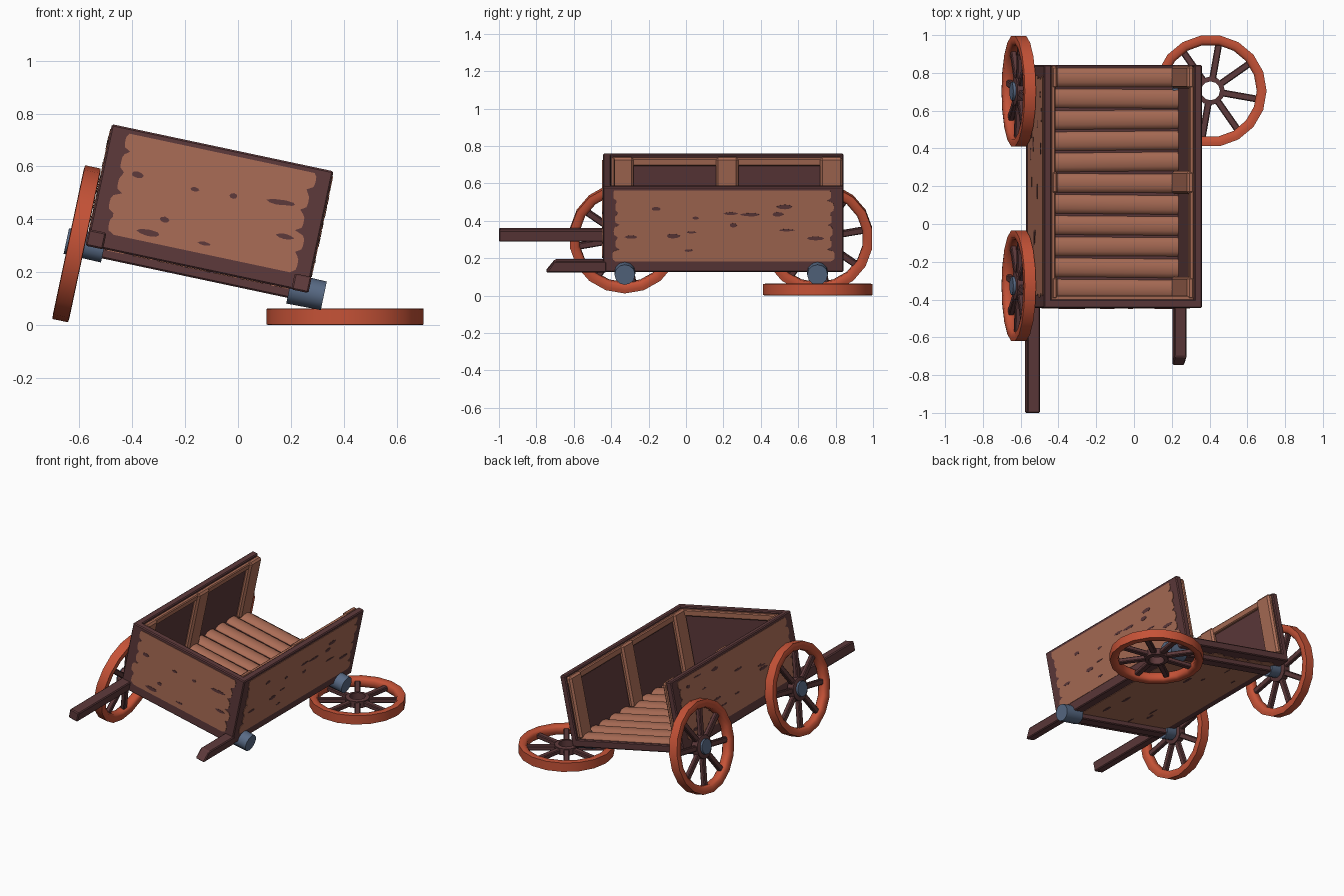
import bpy, bmesh, math, random
from mathutils import Matrix, Vector

if "Cube" in bpy.data.objects:
    bpy.data.objects.remove(bpy.data.objects["Cube"])

random.seed(4)
R = Matrix.Rotation


def T(x, y, z):
    return Matrix.Translation((x, y, z))


def material(name, rgb):
    m = bpy.data.materials.new(name)
    m.diffuse_color = (*rgb, 1)
    m.use_nodes = True
    m.node_tree.nodes["Principled BSDF"].inputs["Base Color"].default_value = m.diffuse_color
    return m


LIGHT = material("light wood", (0.40, 0.150, 0.092))
DARK = material("dark wood", (0.110, 0.041, 0.043))
RED = material("red rim paint", (0.56, 0.085, 0.038))
BLUE = material("blue grey iron", (0.098, 0.145, 0.235))

# The cart leans to its right, where the wheels are missing
CART = T(-0.155, 0, 0.213) @ R(math.radians(12), 4, 'Y')


def finish(name, bm, mat, matrix, smooth=None):
    bmesh.ops.recalc_face_normals(bm, faces=bm.faces)
    me = bpy.data.meshes.new(name)
    bm.to_mesh(me)
    bm.free()
    me.materials.append(mat)
    if smooth:
        me.shade_smooth()
        me.set_sharp_from_angle(angle=math.radians(smooth))
    ob = bpy.data.objects.new(name, me)
    ob.matrix_world = matrix
    bpy.context.collection.objects.link(ob)
    return ob


def box(name, x, y, z, mat, matrix=CART, bevel=0.006):
    """Box from (min, max) pairs."""
    bm = bmesh.new()
    bmesh.ops.create_cube(bm, size=1)
    for v in bm.verts:
        for i, (a, b) in enumerate((x, y, z)):
            v.co[i] = a if v.co[i] < 0 else b
    if bevel:
        bmesh.ops.bevel(bm, geom=bm.edges[:], offset=bevel, segments=1, affect='EDGES')
    return finish(name, bm, mat, matrix)


def plate(name, pts, thick, mat, matrix):
    """Thin flat plate from a 2D outline, thickened along +z."""
    bm = bmesh.new()
    f = bm.faces.new([bm.verts.new((x, y, 0)) for x, y in pts])
    ext = bmesh.ops.extrude_face_region(bm, geom=[f])
    for v in ext['geom']:
        if isinstance(v, bmesh.types.BMVert):
            v.co.z += thick
    return finish(name, bm, mat, matrix)


def worn_panel(name, w, h, rows, matrix, flecks=8):
    """Light boards with scalloped ends and a few dark worn flecks."""
    step = h / rows
    right, left = [], []
    for side, out in ((1, right), (-1, left)):
        for r in range(rows):
            deep = random.uniform(0.03, 0.06)
            tip = random.uniform(0, 0.02)
            for k in range(6):
                t = k / 6 * 2 - 1 + 0.08
                s = w / 2 - tip - deep * (1 - math.sqrt(max(0, 1 - t ** 4)))
                out.append((side * s, -h / 2 + step * (r + (t + 1) / 2)))
    plate(name, right + left[::-1], 0.004, LIGHT, matrix)
    for i in range(flecks):
        cx = random.uniform(-0.42, 0.42) * w
        cy = random.uniform(-0.42, 0.42) * h
        a, b = random.uniform(0.015, 0.05), random.uniform(0.005, 0.013)
        pts = [(cx + a * math.cos(k * math.pi / 4) * random.uniform(0.8, 1.1),
                cy + b * math.sin(k * math.pi / 4)) for k in range(8)]
        plate(name + "_fleck", pts, 0.0055, DARK, matrix)


def lathe(name, profile, seg, mat, matrix, smooth=40):
    """Closed (radius, height) profile turned round z."""
    bm = bmesh.new()
    rings = [[bm.verts.new((r * math.cos(2 * math.pi * i / seg),
                            r * math.sin(2 * math.pi * i / seg), z))
              for r, z in profile] for i in range(seg)]
    n = len(profile)
    for i in range(seg):
        a, b = rings[i], rings[(i + 1) % seg]
        for k in range(n):
            bm.faces.new((a[k], b[k], b[(k + 1) % n], a[(k + 1) % n]))
    return finish(name, bm, mat, matrix, smooth)


def wheel(name, matrix):
    rim = [(0.245, -0.018), (0.258, -0.031), (0.280, -0.032), (0.297, -0.030),
           (0.297, 0.030), (0.280, 0.032), (0.258, 0.031), (0.245, 0.018)]
    lathe(name + "_rim", rim, 18, RED, matrix, 50)
    ring = [(0.050, -0.026), (0.076, -0.022), (0.076, 0.022), (0.050, 0.026)]
    lathe(name + "_hub_ring", ring, 12, DARK, matrix)
    for i in range(8):
        turn = R(math.radians(80 + 45 * i), 4, 'Z')
        box(name + "_spoke", (0.068, 0.255), (-0.018, 0.018), (-0.015, 0.015),
            DARK, matrix @ turn, 0.005)


def hub(name, x0, x1, y, r):
    bm = bmesh.new()
    bmesh.ops.create_cone(bm, cap_ends=True, segments=12, radius1=r, radius2=r * 0.95,
                          depth=abs(x1 - x0))
    side = 1 if x1 > x0 else -1
    finish(name, bm, BLUE,
           CART @ T((x0 + x1) / 2, y, 0) @ R(side * math.pi / 2, 4, 'Y'), 40)


W, H, Y0, Y1 = 0.428, 0.468, -0.445, 0.842   # half width, height, front, back
AXLES = (-0.327, 0.703)

# Floor frame and rounded floor boards
box("floor_frame", (-W, W), (Y0, Y1), (0, 0.05), DARK)
pitch = (Y1 - 0.01 - (Y0 + 0.045)) / 11
for i in range(11):
    bm = bmesh.new()
    half = pitch * 0.46
    arc = [(half * math.cos(k * math.pi / 6), 0.026 * math.sin(k * math.pi / 6))
           for k in range(7)]
    ends = [[bm.verts.new((x, y, z)) for y, z in arc] for x in (-0.385, 0.385)]
    for k in range(7):
        j = (k + 1) % 7
        bm.faces.new((ends[0][k], ends[0][j], ends[1][j], ends[1][k]))
    bm.faces.new(ends[0])
    bm.faces.new(ends[1])
    place = T(0, Y0 + 0.045 + pitch * (i + 0.5), 0.047) @ R(random.uniform(-0.012, 0.012), 4, 'Z')
    finish("floor_board", bm, LIGHT, CART @ place, 50)

# Side walls with inner posts and rail, mirrored
for s in (-1, 1):
    def span(a, b):
        return tuple(sorted((s * a, s * b)))
    box("side_wall", span(W - 0.042, W), (Y0, Y1), (0.005, H), DARK)
    box("side_inner_rail", span(W - 0.066, W - 0.04), (Y0 + 0.04, Y1 - 0.008),
        (H - 0.055, H - 0.012), LIGHT)
    for y in (-0.34, 0.22, 0.777):
        box("side_inner_post", span(W - 0.078, W - 0.04), (y - 0.06, y + 0.06),
            (0.05, H - 0.008), LIGHT, bevel=0.012)
    facing = R(s * math.pi / 2, 4, 'Z') @ R(math.pi / 2, 4, 'X')
    worn_panel("side_boards", 1.19, 0.40, 6,
               CART @ T(s * (W - 0.001), 0.2, 0.257) @ facing, 14)

# Front wall
box("front_wall", (-W, W), (Y0, Y0 + 0.045), (0.005, H), DARK)
box("front_inner_rail", (-W + 0.05, W - 0.05), (Y0 + 0.04, Y0 + 0.066),
    (H - 0.055, H - 0.012), LIGHT)
worn_panel("front_boards", 0.755, 0.40, 5,
           CART @ T(0, Y0 + 0.001, 0.257) @ R(math.pi / 2, 4, 'X'), 9)

# Underside boards
worn_panel("underside_boards", 1.17, 0.74, 7,
           CART @ T(0, 0.2, 0.001) @ R(math.pi / 2, 4, 'Z') @ R(math.pi, 4, 'X'), 10)

# Axles, iron hubs and the two wheels still mounted
for y in AXLES:
    box("axle", (-0.40, 0.38), (y - 0.035, y + 0.035), (-0.036, 0.01), DARK)
    hub("left_hub", -0.36, -0.505, y, 0.052)
    hub("right_hub", 0.357, 0.49, y, 0.058)
    wheel("left_wheel", CART @ T(-0.465, y, -0.002) @ R(-math.pi / 2, 4, 'Y'))

# Wheel lying on the ground
wheel("fallen_wheel", T(0.405, 0.705, 0.032))

# Shafts: whole left one, snapped right one
box("left_shaft", (-0.431, -0.363), (-1.0, Y0 + 0.02), (-0.002, 0.062), DARK)
snapped = box("right_shaft", (0.365, 0.431), (-0.75, Y0 + 0.02), (-0.002, 0.060), DARK)
for v in snapped.data.vertices:
    if v.co.y < -0.7:
        v.co.y += 0.045 * max(0, v.co.z) / 0.06 + random.uniform(0, 0.006)
